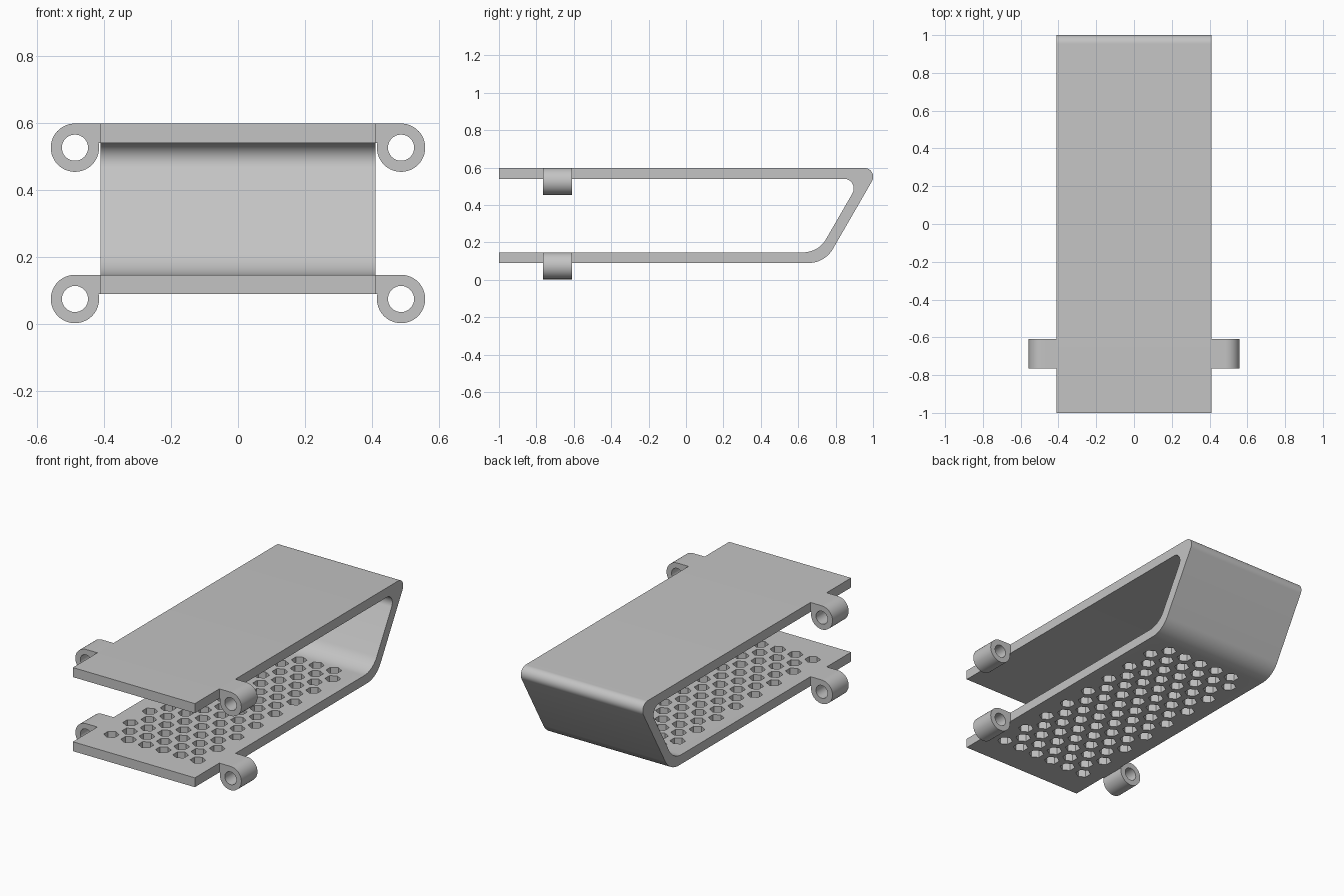
import bpy, bmesh
from math import sin, cos, tan, pi, radians
from mathutils import Vector

old = bpy.data.objects.get("Cube")
if old:
    bpy.data.objects.remove(old, do_unlink=True)

grey = bpy.data.materials.new("plain grey")
grey.use_nodes = True
colour = (0.55, 0.55, 0.55, 1)
grey.diffuse_color = colour
grey.node_tree.nodes["Principled BSDF"].inputs["Base Color"].default_value = colour

HALF_WIDTH = 0.41
LOW, HIGH = (0.09, 0.147), (0.54, 0.598)      # bottom and top of each plate


def finish(name, bm):
    bmesh.ops.recalc_face_normals(bm, faces=bm.faces)
    mesh = bpy.data.meshes.new(name)
    bm.to_mesh(mesh)
    bm.free()
    mesh.materials.append(grey)
    ob = bpy.data.objects.new(name, mesh)
    bpy.context.collection.objects.link(ob)
    return ob


def smooth(ob):
    bpy.ops.object.select_all(action='DESELECT')
    ob.select_set(True)
    bpy.context.view_layer.objects.active = ob
    bpy.ops.object.shade_smooth_by_angle(angle=radians(30))


def extrude(bm, faces, offset):
    ext = bmesh.ops.extrude_face_region(bm, geom=faces)
    verts = [g for g in ext["geom"] if isinstance(g, bmesh.types.BMVert)]
    bmesh.ops.translate(bm, verts=verts, vec=offset)


def fillet(before, corner, after, radius, steps=14):
    """Points of a rounded corner between two straight runs."""
    c = Vector(corner)
    u, v = (Vector(before) - c).normalized(), (Vector(after) - c).normalized()
    half = u.angle(v) / 2
    centre = c + (u + v).normalized() * radius / sin(half)
    start = c + u * radius / tan(half) - centre
    end = c + v * radius / tan(half) - centre
    sweep = pi - 2 * half
    return [centre + (start * sin(sweep * (1 - i / steps)) + end * sin(sweep * i / steps))
            / sin(sweep) for i in range(steps + 1)]


def wall_y(z, inset):
    """Position of the slanted back wall at a given height."""
    return 0.742 + (z - LOW[0]) / tan(radians(60)) - inset


# Folded body: two plates joined by a slanted, rounded back wall
def bend(z_low, z_high, inset, r_low, r_high):
    a, b = (-1, z_low), (wall_y(z_low, inset), z_low)
    c, d = (wall_y(z_high, inset), z_high), (-1, z_high)
    return [a] + fillet(a, b, c, r_low) + fillet(b, c, d, r_high) + [d]


profile = bend(LOW[0], HIGH[1], 0, 0.15, 0.047)
profile += reversed(bend(LOW[1], HIGH[0], 0.067, 0.14, 0.052))
bm = bmesh.new()
face = bm.faces.new([bm.verts.new((-HALF_WIDTH, y, z)) for y, z in profile])
extrude(bm, [face], (2 * HALF_WIDTH, 0, 0))
body = finish("folded_body", bm)

# Honeycomb holes through the lower plate, in staggered rows of six and five
bm = bmesh.new()
for row in range(16):
    count = 6 - row % 2
    for i in range(count):
        x, y = (i - (count - 1) / 2) * 0.1165, -0.80 + row * 0.0925
        ring = [bm.verts.new((x + 0.043 * cos(pi / 6 + k * pi / 3),
                              y + 0.043 * sin(pi / 6 + k * pi / 3), 0.05)) for k in range(6)]
        extrude(bm, [bm.faces.new(ring)], (0, 0, 0.15))
cutter = finish("hole_cutter", bm)
cutter.hide_render = True
cut = body.modifiers.new("holes", 'BOOLEAN')
cut.operation, cut.solver, cut.object = 'DIFFERENCE', 'EXACT', cutter
bpy.context.view_layer.objects.active = body
bpy.ops.object.modifier_apply(modifier=cut.name)
bpy.data.objects.remove(cutter, do_unlink=True)
smooth(body)


# Ring lugs: a round eye with a tab that meets the plate edge
def lug(name, side, plate):
    bottom, top = plate
    r, cx = 0.072, 0.486
    cz = top - r
    outline = [(HALF_WIDTH, bottom), (HALF_WIDTH, top)]
    outline += [(cx + r * cos(t), cz + r * sin(t))
                for t in (radians(90 - 282 * i / 48) for i in range(49))]
    eye = [(cx + 0.039 * cos(k * pi / 16), cz + 0.039 * sin(k * pi / 16)) for k in range(32)]
    bm = bmesh.new()
    edges = []
    for loop in (outline, eye):
        vs = [bm.verts.new((side * x, -0.765, z)) for x, z in loop]
        edges += [bm.edges.new((vs[i - 1], vs[i])) for i in range(len(vs))]
    bmesh.ops.triangle_fill(bm, edges=edges, use_beauty=True)
    extrude(bm, bm.faces[:], (0, 0.155, 0))
    smooth(finish(name, bm))


for side, side_name in ((1, "left"), (-1, "right")):
    for plate, level in ((LOW, "lower"), (HIGH, "upper")):
        lug(f"{level}_{side_name}_lug", side, plate)
